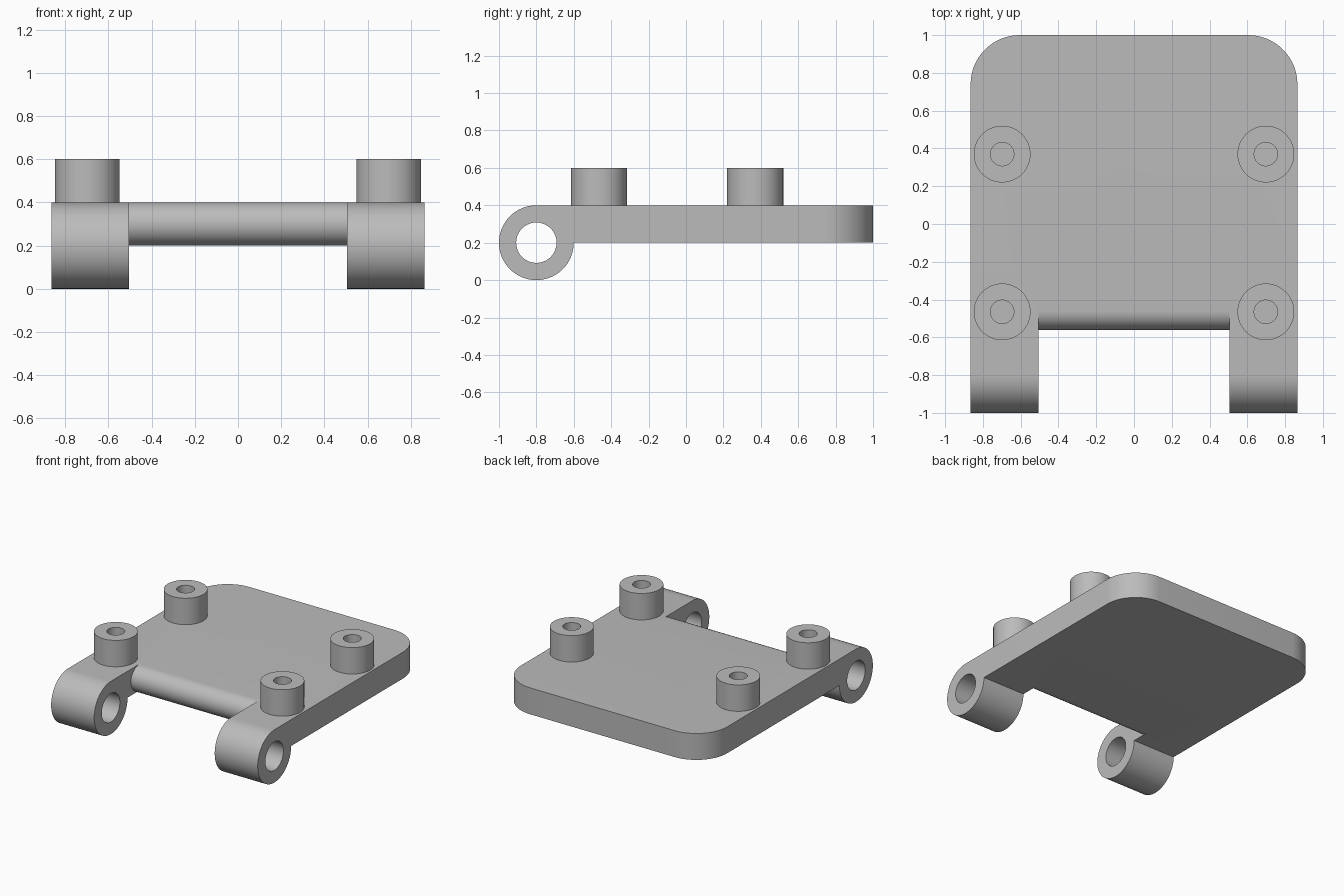
import bpy
import bmesh
from math import sin, cos, pi, radians
from mathutils import Matrix

if "Cube" in bpy.data.objects:
    bpy.data.objects.remove(bpy.data.objects["Cube"], do_unlink=True)

HALF_W, SLOT = 0.865, 0.505        # half width of the plate and of the front slot
LOW, TOP = 0.2, 0.4                # plate underside and top
PIVOT_Y, PIVOT_Z = -0.8, 0.2       # hinge axis
NOSE_Y = -0.46                     # where the rounded front edge begins

grey = bpy.data.materials.new("plain grey")
grey.use_nodes = True
colour = (0.5, 0.5, 0.5, 1)
grey.diffuse_color = colour
grey.node_tree.nodes["Principled BSDF"].inputs["Base Color"].default_value = colour


def arc(cy, cz, r, start, end, n):
    """Points of an arc in the y-z plane, angles in degrees."""
    steps = [radians(start + (end - start) * i / n) for i in range(n + 1)]
    return [(cy + r * cos(a), cz + r * sin(a)) for a in steps]


def finish(name, bm):
    bmesh.ops.recalc_face_normals(bm, faces=bm.faces)
    mesh = bpy.data.meshes.new(name)
    bm.to_mesh(mesh)
    bm.free()
    obj = bpy.data.objects.new(name, mesh)
    bpy.context.collection.objects.link(obj)
    mesh.materials.append(grey)
    return obj


def extrude_profile(points, half):
    """Solid with a y-z profile, running from -half to half along x."""
    bm = bmesh.new()
    face = bm.faces.new([bm.verts.new((-half, y, z)) for y, z in points])
    new = bmesh.ops.extrude_face_region(bm, geom=[face])["geom"]
    verts = [g for g in new if isinstance(g, bmesh.types.BMVert)]
    bmesh.ops.translate(bm, verts=verts, vec=(2 * half, 0, 0))
    bmesh.ops.recalc_face_normals(bm, faces=bm.faces)
    return bm


def select_only(obj):
    bpy.ops.object.select_all(action="DESELECT")
    obj.select_set(True)
    bpy.context.view_layer.objects.active = obj


def cut(obj, cutter):
    mod = obj.modifiers.new("cut", "BOOLEAN")
    mod.operation, mod.solver, mod.object = "DIFFERENCE", "EXACT", cutter
    select_only(obj)
    bpy.ops.object.modifier_apply(modifier=mod.name)
    bpy.data.objects.remove(cutter, do_unlink=True)


def smooth(obj):
    select_only(obj)
    bpy.ops.object.shade_smooth_by_angle(angle=radians(30))


# Plate and hinge barrels share one side profile
side = arc(PIVOT_Y, PIVOT_Z, 0.2, 0, -270, 48) + [(1, TOP), (1, LOW)]
bm = extrude_profile(side, HALF_W)

# Rounded back corners
corners = [e for e in bm.edges if all(v.co.y > 0.99 for v in e.verts)
           and abs(e.verts[0].co.x - e.verts[1].co.x) < 0.01]
bmesh.ops.bevel(bm, geom=corners, offset=0.26, segments=16, profile=0.5,
                affect="EDGES", clamp_overlap=False)
plate = finish("hinge_plate", bm)

# Front slot, leaving a half-round nose between the barrels
nose = arc(NOSE_Y, 0.3, 0.1, 90, 270, 24)
slot = [(NOSE_Y, 0.7)] + nose + [(NOSE_Y, -0.3), (-1.3, -0.3), (-1.3, 0.7)]
cut(plate, finish("slot_cutter", extrude_profile(slot, SLOT)))

# Pin bore through both barrels
bore = arc(PIVOT_Y, PIVOT_Z, 0.108, 0, 360, 40)[:-1]
cut(plate, finish("bore_cutter", extrude_profile(bore, 1)))
smooth(plate)


# Hollow standoffs, lathed from a wall profile
def standoff(name, x, y):
    bm = bmesh.new()
    wall = [(0.15, TOP), (0.15, 0.6), (0.062, 0.6), (0.062, TOP)]
    verts = [bm.verts.new((r, 0, z)) for r, z in wall]
    edges = [bm.edges.new((verts[i], verts[(i + 1) % 4])) for i in range(4)]
    bmesh.ops.spin(bm, geom=verts + edges, cent=(0, 0, 0), axis=(0, 0, 1),
                   angle=2 * pi, steps=48, use_merge=True)
    bmesh.ops.remove_doubles(bm, verts=bm.verts, dist=0.0001)
    bmesh.ops.transform(bm, matrix=Matrix.Translation((x, y, 0)), verts=bm.verts)
    smooth(finish(name, bm))


for side_name, x in (("left", 0.698), ("right", -0.698)):
    for end_name, y in (("front", -0.465), ("back", 0.37)):
        standoff(f"{end_name}_{side_name}_standoff", x, y)
